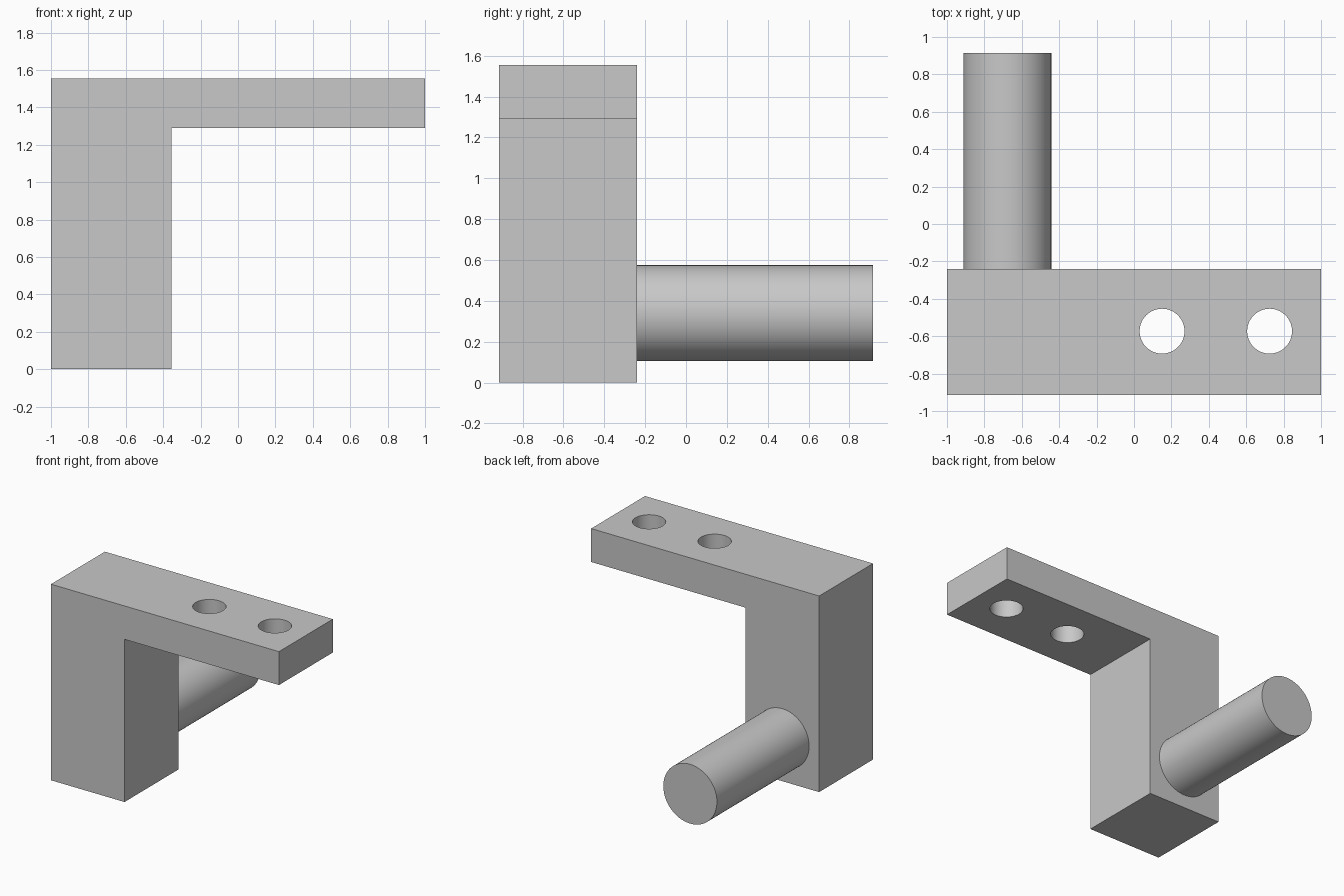
import bpy
import bmesh
from math import pi
from mathutils import Vector

default = bpy.data.objects.get("Cube")
if default:
    bpy.data.objects.remove(default, do_unlink=True)

grey = bpy.data.materials.new("plain grey")
grey.use_nodes = True
colour = (0.58, 0.58, 0.58, 1)
grey.diffuse_color = colour
grey.node_tree.nodes["Principled BSDF"].inputs["Base Color"].default_value = colour

FRONT, BACK, END = -0.915, -0.24, 0.915
TOP = 1.555


def cylinder(name, radius, depth, location, rotation=(0, 0, 0)):
    bpy.ops.mesh.primitive_cylinder_add(
        vertices=96, radius=radius, depth=depth, location=location, rotation=rotation)
    obj = bpy.context.object
    obj.name = name
    obj.data.materials.append(grey)
    return obj


def smooth(obj):
    bpy.ops.object.select_all(action="DESELECT")
    obj.select_set(True)
    bpy.context.view_layer.objects.active = obj
    bpy.ops.object.shade_smooth_by_angle()


# L-shaped bracket: side profile extruded from front to back
profile = [(-1, 0), (-0.355, 0), (-0.355, 1.29), (1, 1.29), (1, TOP), (-1, TOP)]
bm = bmesh.new()
face = bm.faces.new([bm.verts.new((x, FRONT, z)) for x, z in profile])
extruded = bmesh.ops.extrude_face_region(bm, geom=[face])
moved = [v for v in extruded["geom"] if isinstance(v, bmesh.types.BMVert)]
bmesh.ops.translate(bm, verts=moved, vec=Vector((0, BACK - FRONT, 0)))
bmesh.ops.recalc_face_normals(bm, faces=bm.faces)
mesh = bpy.data.meshes.new("bracket")
bm.to_mesh(mesh)
bm.free()
mesh.materials.append(grey)
bracket = bpy.data.objects.new("bracket", mesh)
bpy.context.collection.objects.link(bracket)

# Two bolt holes through the arm
for x in (0.15, 0.725):
    cutter = cylinder("hole_cutter", 0.12, 0.6, (x, -0.573, 1.42))
    cut = bracket.modifiers.new("bolt hole", "BOOLEAN")
    cut.operation = "DIFFERENCE"
    cut.solver = "EXACT"
    cut.object = cutter
    bpy.context.view_layer.objects.active = bracket
    bpy.ops.object.modifier_apply(modifier=cut.name)
    bpy.data.objects.remove(cutter, do_unlink=True)
smooth(bracket)

# Round peg standing out from the back of the post
start = BACK - 0.01
peg = cylinder("peg", 0.235, END - start, (-0.677, (start + END) / 2, 0.34), (pi / 2, 0, 0))
smooth(peg)
